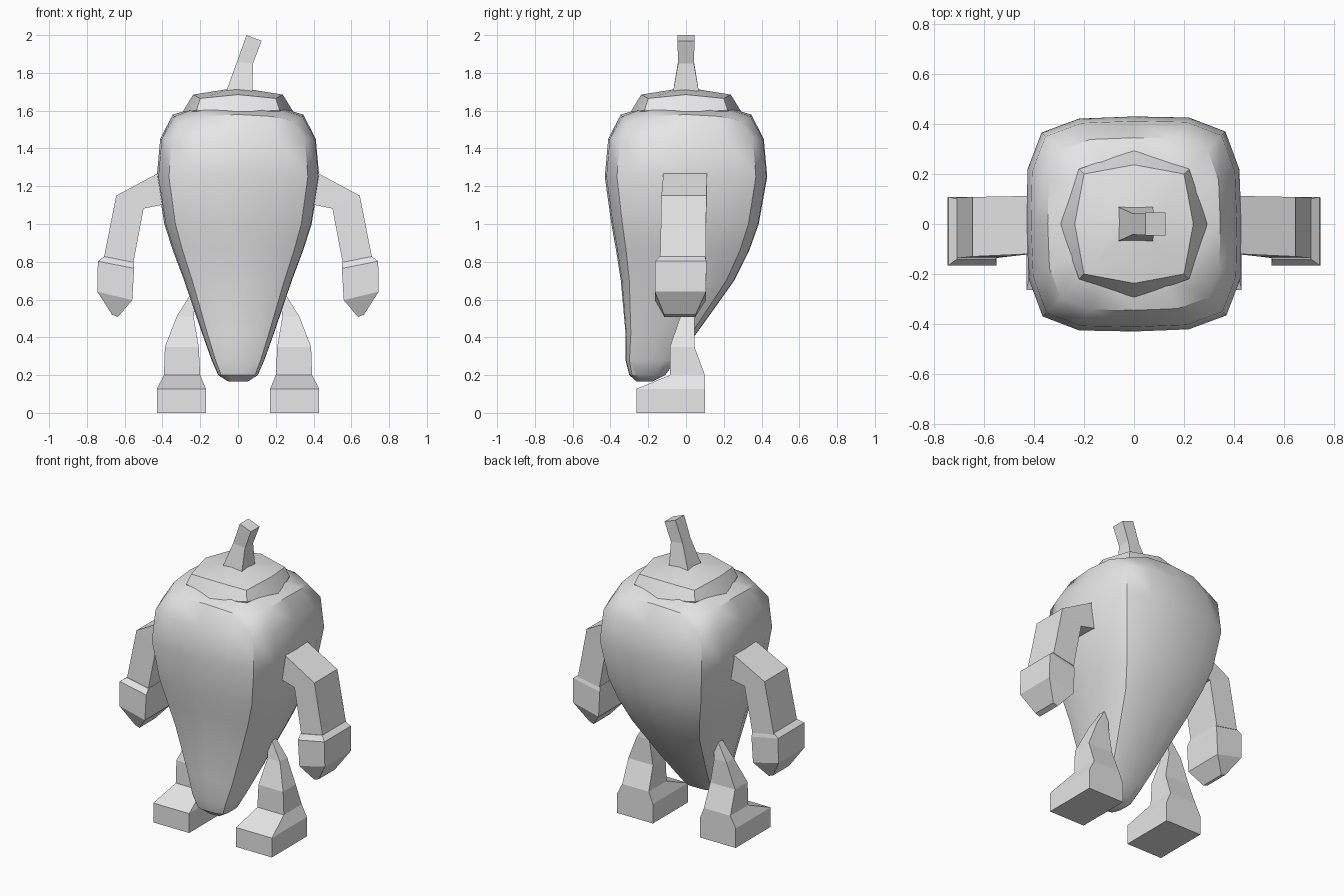
import bpy
import bmesh
import math

if "Cube" in bpy.data.objects:
    bpy.data.objects.remove(bpy.data.objects["Cube"])

grey = bpy.data.materials.new("plain grey")
grey.diffuse_color = (0.8, 0.8, 0.8, 1)
grey.use_nodes = True
grey.node_tree.nodes["Principled BSDF"].inputs["Base Color"].default_value = grey.diffuse_color


def loft(name, rings, smooth=False, mirror=False):
    """Skin a closed solid over rings that have equal point counts."""
    bm = bmesh.new()
    rows = [[bm.verts.new(p) for p in ring] for ring in rings]
    n = len(rows[0])
    for a, b in zip(rows, rows[1:]):
        for i in range(n):
            j = (i + 1) % n
            bm.faces.new((a[i], a[j], b[j], b[i]))
    bm.faces.new(rows[0][::-1])
    bm.faces.new(rows[-1])
    bmesh.ops.recalc_face_normals(bm, faces=bm.faces)
    mesh = bpy.data.meshes.new(name)
    bm.to_mesh(mesh)
    bm.free()
    mesh.materials.append(grey)
    obj = bpy.data.objects.new(name, mesh)
    bpy.context.collection.objects.link(obj)
    if mirror:
        obj.modifiers.new("Mirror", 'MIRROR').use_axis[0] = True
    if smooth:
        bpy.ops.object.select_all(action='DESELECT')
        obj.select_set(True)
        bpy.context.view_layer.objects.active = obj
        bpy.ops.object.shade_smooth_by_angle(angle=math.radians(34))
    return obj


def rect(x0, x1, y0, y1, z0, z1=None):
    """Rectangle ring, height z0 at x0 and z1 at x1."""
    z1 = z0 if z1 is None else z1
    return [(x0, y0, z0), (x1, y0, z1), (x1, y1, z1), (x0, y1, z0)]


# Body: rounded-square sections with creased corners, (x, y, corner drop)
quarter = [(0, 1, 0), (.51, .99, .3), (.85, .86, 1), (.98, .51, .3)]
section = []
for k in range(4):
    for x, y, d in quarter:
        for _ in range(k):
            x, y = y, -x
        section.append((x, y, d))


def body_ring(hx, front, back, z, drop=0):
    cy, hy = (front + back) / 2, (back - front) / 2
    return [(hx * x, cy + hy * y, z - drop * d) for x, y, d in section]


loft("body", [body_ring(*r) for r in (
    (.05, -.26, -.18, .165),
    (.105, -.30, -.11, .20),
    (.14, -.32, -.05, .28),
    (.19, -.32, .055, .42),
    (.285, -.345, .255, .70),
    (.345, -.37, .335, .86),
    (.39, -.395, .385, 1.0),
    (.43, -.43, .43, 1.25),
    (.412, -.412, .412, 1.45),
    (.345, -.345, .345, 1.58, .035),
    (.22, -.22, .22, 1.615),
)], smooth=True)


# Cap: faceted octagon with a shallow dome
def octagon(axis, diag, z_axis, z_diag):
    pts = []
    for k in range(4):
        for x, y, z in ((0, axis, z_axis), (diag, diag, z_diag)):
            for _ in range(k):
                x, y = y, -x
            pts.append((x, y, z))
    return pts


loft("cap", [octagon(.28, .21, 1.55, 1.55), octagon(.297, .22, 1.588, 1.603),
             octagon(.237, .20, 1.685, 1.665), octagon(.05, .035, 1.715, 1.715)],
     smooth=True)

# Stem: square tube bending sideways
loft("stem", [rect(-.067, .075, -.07, .07, 1.69),
              rect(-.005, .08, -.042, .042, 1.86, 1.85),
              rect(.045, .125, -.045, .045, 2.0, 1.97)])

# Arms: bent square tube from the shoulder to the wrist
loft("arms", [
    [(.36, -.12, 1.11), (.36, -.12, 1.24), (.36, .11, 1.24), (.36, .11, 1.11)],
    [(.41, -.12, 1.10), (.425, -.12, 1.268), (.425, .112, 1.268), (.41, .112, 1.10)],
    rect(.50, .645, -.13, .108, 1.082, 1.15),
    rect(.555, .71, -.137, .105, .79, .82)], mirror=True)

# Hands: bevelled cuff tapering to a blunt tip
loft("hands", [rect(.552, .708, -.14, .10, .797, .828),
               rect(.55, .742, -.165, .108, .765, .803),
               rect(.56, .745, -.165, .106, .597, .642),
               rect(.635, .667, -.115, .05, .508, .52)], mirror=True)

# Legs: block foot with sloped instep, shin narrowing into the body
loft("legs", [rect(.17, .43, -.263, .10, 0),
              [(.17, -.263, .127), (.43, -.263, .127), (.43, .10, .127), (.17, .10, .127)],
              rect(.20, .392, -.085, .10, .20),
              rect(.208, .387, -.085, .045, .35),
              rect(.235, .325, -.03, .045, .51),
              rect(.22, .25, -.01, .03, .63)], mirror=True)
